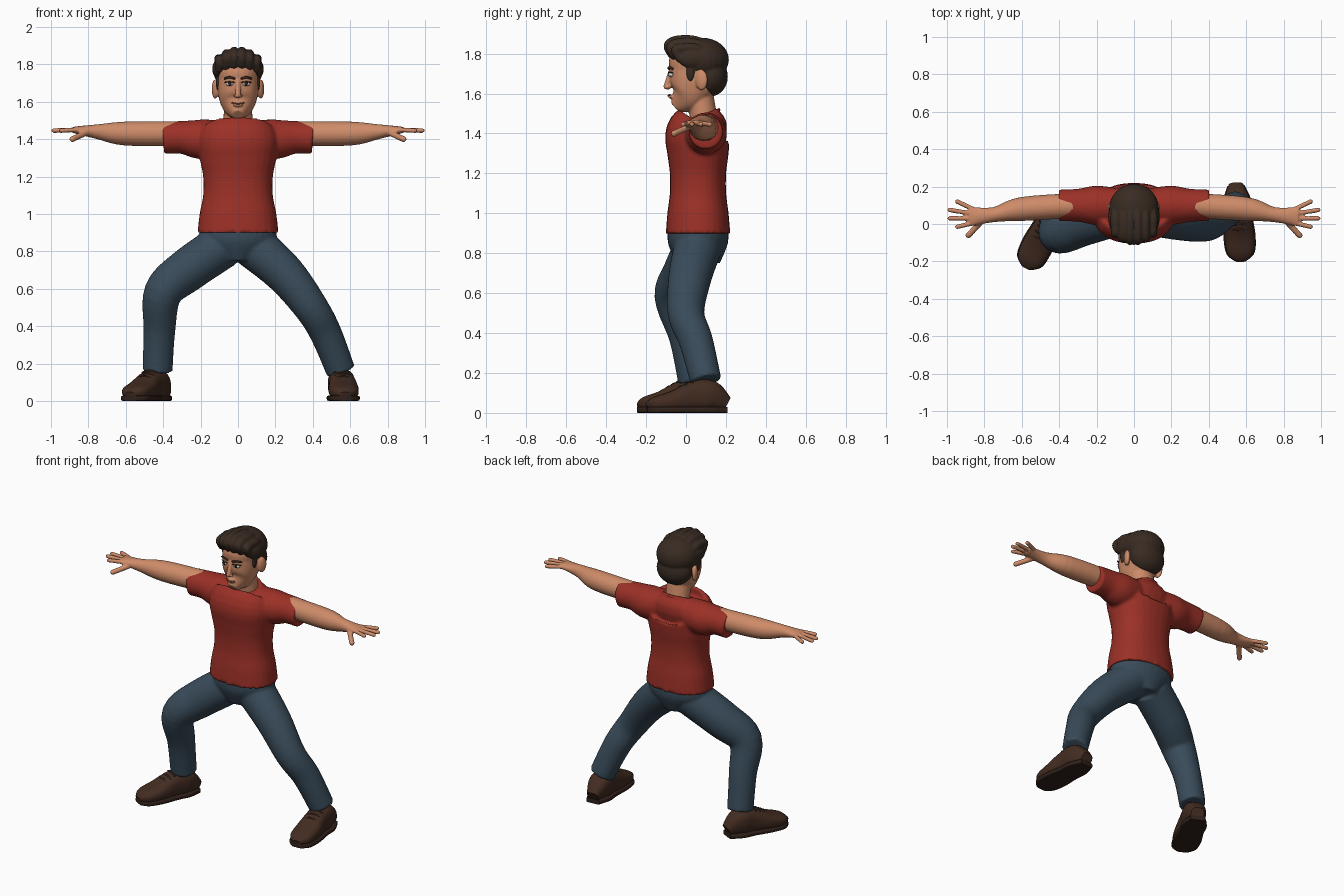
import bpy, bmesh, math
from mathutils import Vector, Matrix

cube = bpy.data.objects.get("Cube")
if cube:
    bpy.data.objects.remove(cube, do_unlink=True)


def material(name, red, green, blue):
    mat = bpy.data.materials.new(name)
    mat.use_nodes = True
    mat.diffuse_color = (red, green, blue, 1)
    shader = next(node for node in mat.node_tree.nodes if node.type == 'BSDF_PRINCIPLED')
    shader.inputs["Base Color"].default_value = mat.diffuse_color
    shader.inputs["Roughness"].default_value = .8
    return mat


SKIN = material("skin", .62, .26, .14)
SHIRT = material("red_cotton", .33, .03, .02)
DENIM = material("blue_denim", .04, .07, .1)
HAIR = material("dark_brown_hair", .04, .024, .016)
LEATHER = material("brown_leather", .055, .025, .015)
DARK = material("very_dark_brown", .03, .015, .01)
WHITE = material("eye_white", .7, .65, .6)
LIP = material("lip", .38, .12, .07)

X, Y, Z = (Vector(axis) for axis in Matrix.Identity(3))
SIDES = (("right", -1), ("left", 1))


def spline(rings, steps):
    """Smoothly fill in rings between the given ones."""
    points = [Vector((*ring, ring[-1])[:5]) for ring in rings]
    last = len(points) - 1
    filled = []
    for i in range(last):
        start, end = points[i], points[i + 1]
        leave = (end - points[max(i - 1, 0)]) / 2
        arrive = (points[min(i + 2, last)] - start) / 2
        for k in range(steps):
            t = k / steps
            ease = t * t * (3 - 2 * t)
            filled.append(start.lerp(end, ease) + leave * t * (1 - t) ** 2
                          - arrive * t * t * (1 - t))
    return filled + [points[last]]


def loft(bm, rings, ref, power=2, sides=28, steps=5):
    """Rings are (x, y, z, radius along ref, radius across ref if different)."""
    rings = spline(rings, steps)
    centres = [ring.to_3d() if len(ring) == 3 else Vector(ring[:3]) for ring in rings]
    rows = []
    for i, ring in enumerate(rings):
        ahead = centres[min(i + 1, len(rings) - 1)] - centres[max(i - 1, 0)]
        ahead.normalize()
        along = (ref - ahead * ref.dot(ahead)).normalized()
        across = ahead.cross(along)
        row = []
        for k in range(sides):
            angle = math.tau * k / sides
            c, s = (math.copysign(abs(value) ** (2 / power), value)
                    for value in (math.cos(angle), math.sin(angle)))
            row.append(bm.verts.new(centres[i] + along * c * ring[3] + across * s * ring[4]))
        rows.append(row)
    for low, high in zip(rows, rows[1:]):
        for k in range(sides):
            bm.faces.new((low[k], low[k - 1], high[k - 1], high[k]))
    bm.faces.new(rows[0])
    bm.faces.new(reversed(rows[-1]))


def ball(bm, centre, radii, yaw=0):
    place = Matrix.LocRotScale(Vector(centre), Matrix.Rotation(yaw, 3, 'Z'), Vector(radii))
    bmesh.ops.create_uvsphere(bm, u_segments=24, v_segments=16, radius=1, matrix=place)


def tube(bm, points, radius, ref=Z):
    """A round-ended tube through the points."""
    loft(bm, [(*point, radius) for point in points], ref, sides=12)
    for tip in (points[0], points[-1]):
        ball(bm, tip, (radius, radius, radius))


def finish(bm, name, mat, voxel=None):
    """Make the object; a voxel size fuses its overlapping forms."""
    bmesh.ops.recalc_face_normals(bm, faces=bm.faces)
    mesh = bpy.data.meshes.new(name)
    bm.to_mesh(mesh)
    bm.free()
    mesh.materials.append(mat)
    mesh.shade_smooth()
    obj = bpy.data.objects.new(name, mesh)
    bpy.context.scene.collection.objects.link(obj)
    if voxel:
        fuse = obj.modifiers.new("fuse", 'REMESH')
        fuse.mode, fuse.voxel_size, fuse.use_smooth_shade = 'VOXEL', voxel, True
        soften = obj.modifiers.new("soften", 'SMOOTH')
        soften.factor, soften.iterations = .5, 2
    else:
        mesh.set_sharp_from_angle(angle=math.radians(50))


# Shirt: waisted torso, tilted collar, short sleeves
shirt = bmesh.new()
torso = []
for k in range(6):
    waist = math.cos(math.tau * k / 5)
    torso.append((0, .06, .9 + k / 10, .2 + waist / 60, .15 + waist / 90))
torso += [(0, .09, 1.45, .17, .12), (0, .085, 1.49, .09, .08)]
loft(shirt, torso, X, power=2.3)
collar = [math.tau * k / 16 for k in range(17)]
tube(shirt, [(.09 * math.cos(a), .085 + .08 * math.sin(a), 1.487 + .034 * math.sin(a))
             for a in collar], .01)
ball(shirt, (0, .065, .92), (.21, .157, .02))
for name, side in SIDES:
    loft(shirt, [(side * .08, .1, 1.415, .09), (side * .2, .1, 1.4, .105),
                 (side * .3, .1, 1.41, .088), (side * .4, .1, 1.406, .085)], Y)
finish(shirt, "shirt", SHIRT, voxel=.01)

# Jeans: pelvis, bent right leg, stretched left leg
jeans = bmesh.new()
loft(jeans, [(0, .06, .93, .2, .15), (0, .06, .85, .2, .15), (0, .06, .75, .09, .11)], X)
right_leg = [(-.08, .06, .83, .12), (-.27, 0, .7, .117), (-.4, -.055, .58, .103),
             (-.42, 0, .38, .085), (-.43, .04, .16, .08)]
left_leg = [(.08, .06, .83, .12), (.25, .02, .68, .108), (.39, 0, .5, .092),
            (.47, .05, .36, .085), (.55, .1, .16, .078)]
for leg in (right_leg, left_leg):
    loft(jeans, leg, Y)
finish(jeans, "jeans", DENIM, voxel=.01)

# Arms with flat palms, fanned fingers and a lowered thumb
for name, side in SIDES:
    arm = bmesh.new()
    loft(arm, [(side * .3, .1, 1.43, .066), (side * .6, .08, 1.43, .064),
               (side * .75, .05, 1.44, .04), (side * .88, .04, 1.45, .053, .017)], Y)
    for k in range(4):
        reach = .99 - .02 * (k - 1.5) ** 2
        tube(arm, [(side * .86, .08 - k / 40, 1.45),
                   (side * reach, .12 - .045 * k, 1.446)], .0125)
    tube(arm, [(side * .8, .03, 1.44), (side * .885, -.06, 1.4)], .016)
    finish(arm, name + "_arm", SKIN, voxel=.006)

# Head, neck, nose and ears
head = bmesh.new()
loft(head, [(0, .1, 1.4, .08, .07), (0, .07, 1.6, .075, .066)], X)
loft(head, [(0, -.055, 1.53, .03), (0, 0, 1.58, .085), (0, .03, 1.64, .106, .12),
            (0, .05, 1.7, .11, .136), (0, .06, 1.78, .11, .136), (0, .07, 1.86, .05)],
     X, power=2.25, steps=8)
tube(head, [(0, -.075, 1.71), (0, -.1, 1.635)], .014, X)
ball(head, (0, -.09, 1.63), (.025, .014, .01))
ball(head, (0, -.075, 1.584), (.026, .014, .01))
for name, side in SIDES:
    ball(head, (side * .122, .078, 1.668), (.016, .032, .052), yaw=-side * .35)
finish(head, "head_and_neck", SKIN, voxel=.006)

# Eyes, irises, brows and mouth
for name, side in SIDES:
    eye, iris, brow = (bmesh.new() for part in range(3))
    ball(eye, (side * .045, -.076, 1.695), (.02, .013, .012), yaw=side * .3)
    ball(iris, (side * .044, -.084, 1.696), (.011, .007, .011), yaw=side * .3)
    for height, thick in ((1.725, .006), (1.704, .003)):
        tube(brow, [(side * .02, -.086, height), (side * .045, -.085, height + thick),
                    (side * .07, -.068, height)], thick)
    finish(eye, name + "_eye", WHITE)
    finish(iris, name + "_iris", DARK)
    finish(brow, name + "_brow_and_lashes", HAIR)
mouth = bmesh.new()
tube(mouth, [(-.03, -.08, 1.594), (0, -.09, 1.59), (.03, -.08, 1.594)], .004)
finish(mouth, "mouth", LIP)

# Hair: crown, nape, sides, sideburns and swept-back locks
hair = bmesh.new()
ball(hair, (0, .08, 1.77), (.134, .135, .11))
ball(hair, (0, .12, 1.685), (.118, .09, .1))
for name, side in SIDES:
    ball(hair, (side * .106, .035, 1.775), (.032, .075, .048))
    ball(hair, (side * .107, .022, 1.71), (.012, .022, .05))
for k in range(6):
    x = (k - 2.5) / 25
    curve = 4 * x * x
    tube(hair, [(x, curve - .07, 1.8 - curve / 2), (x, curve - .09, 1.84 - curve / 2),
                (x, curve - .05, 1.867 - curve), (x, .05, 1.865 - curve),
                (x * .7, .16, 1.81 - curve)], .025, X)
finish(hair, "hair", HAIR, voxel=.0065)

# Shoes: upper, sole and laces, each section as (distance from heel, half width, height)
sections = [(0, .04, .08), (.08, .07, .16), (.16, .07, .16), (.27, .08, .11),
            (.36, .07, .08), (.4, .03, .05)]
for name, heel, heading in (("right", Vector((-.395, .13, 0)), Vector((-.45, -.9, 0))),
                            ("left", Vector((.545, .205, 0)), Vector((.07, -1, 0)))):
    sideways = heading.cross(Z)
    shoe, sole, laces = (bmesh.new() for part in range(3))
    loft(shoe, [(*(heel + heading * d + Z * (h / 2 + .005)), h / 2 - .004, w)
                for d, w, h in sections], Z, power=2.7)
    loft(sole, [(*(heel + heading * d + Z * .015), .015, w + .006)
                for d, w, h in sections], Z, power=6)
    for d in (.175, .205, .235):
        top = heel + heading * d + Z * (.25 - d / 2)
        edge = sideways * .04
        tube(laces, [top - edge - Z * .01, top, top + edge - Z * .01], .006)
    finish(shoe, name + "_shoe", LEATHER)
    finish(sole, name + "_sole", DARK)
    finish(laces, name + "_laces", DARK)
